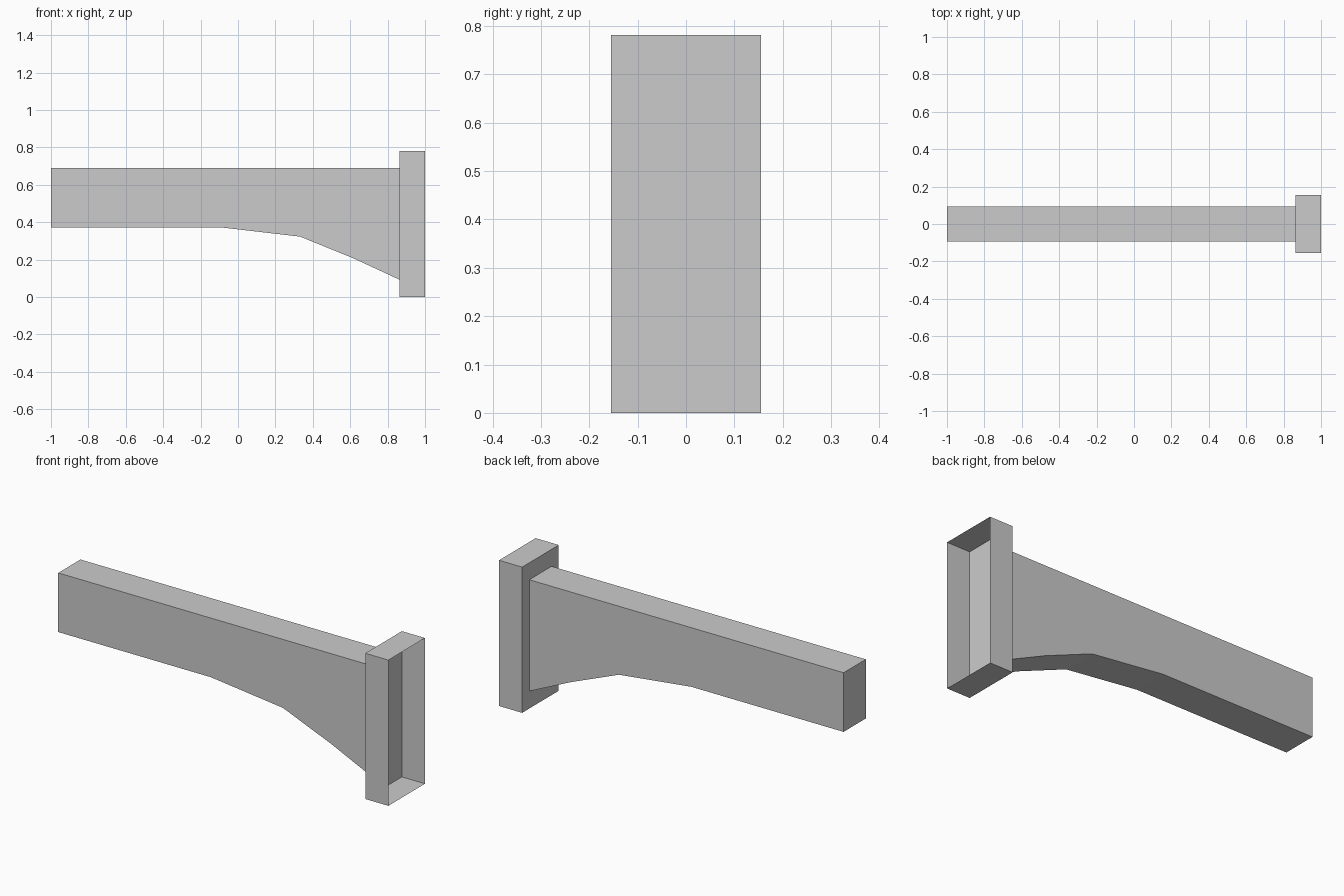
import bpy, bmesh

if "Cube" in bpy.data.objects:
    bpy.data.objects.remove(bpy.data.objects["Cube"])


def prism(name, profile, half_width, open_x):
    """Extrude an xz profile across y, leaving the end at x = open_x uncapped."""
    bm = bmesh.new()
    verts = [bm.verts.new((x, -half_width, z)) for x, z in profile]
    face = bm.faces.new(verts)
    ext = bmesh.ops.extrude_face_region(bm, geom=[face], use_keep_orig=True)
    moved = [g for g in ext["geom"] if isinstance(g, bmesh.types.BMVert)]
    bmesh.ops.translate(bm, verts=moved, vec=(0, 2 * half_width, 0))
    bmesh.ops.recalc_face_normals(bm, faces=bm.faces)
    ends = [f for f in bm.faces if all(abs(v.co.x - open_x) < 1e-5 for v in f.verts)]
    bmesh.ops.delete(bm, geom=ends, context='FACES_ONLY')
    mesh = bpy.data.meshes.new(name)
    bm.to_mesh(mesh)
    bm.free()
    obj = bpy.data.objects.new(name, mesh)
    bpy.context.collection.objects.link(obj)
    return obj


PLATE_X = 0.863

# Beam with a curved haunch under the wall end
prism("bracket_beam",
      [(-1, 0.373), (-0.096, 0.373), (0.332, 0.323), (0.617, 0.207),
       (PLATE_X, 0.093), (PLATE_X, 0.69), (-1, 0.69)],
      0.094, PLATE_X)

# Wall plate, a shallow box with its wall side open
prism("wall_plate",
      [(PLATE_X, 0), (1, 0), (1, 0.781), (PLATE_X, 0.781)],
      0.155, 1)
